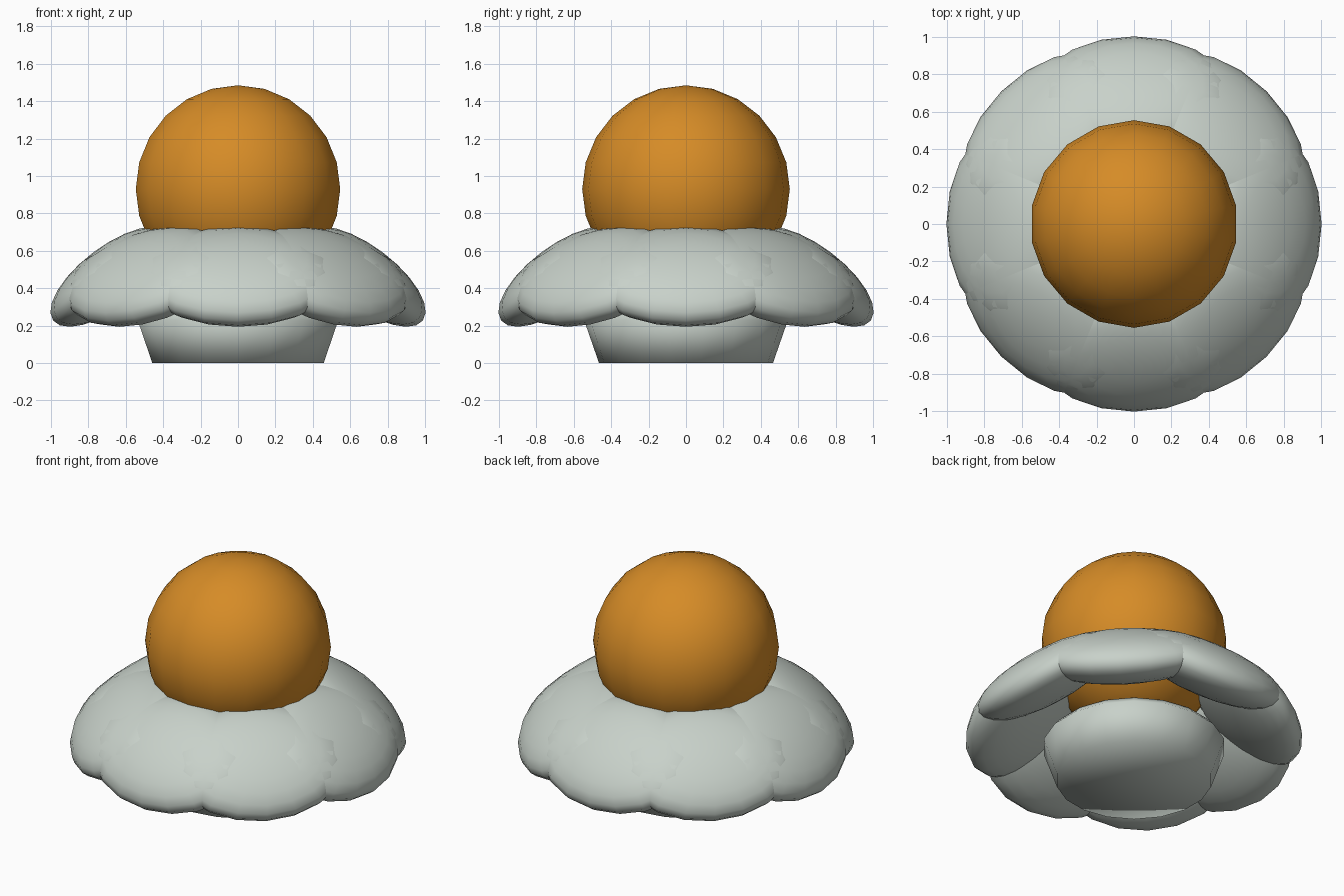
import bpy
import bmesh
from math import radians, pi
from mathutils import Matrix, Vector

cube = bpy.data.objects.get("Cube")
if cube:
    bpy.data.objects.remove(cube, do_unlink=True)


def material(name, rgb):
    mat = bpy.data.materials.new(name)
    mat.use_nodes = True
    mat.diffuse_color = (*rgb, 1)
    mat.node_tree.nodes["Principled BSDF"].inputs["Base Color"].default_value = (*rgb, 1)
    return mat


def add_object(name, bm, mat):
    bmesh.ops.recalc_face_normals(bm, faces=bm.faces)
    for face in bm.faces:
        face.smooth = True
    mesh = bpy.data.meshes.new(name)
    bm.to_mesh(mesh)
    bm.free()
    mesh.materials.append(mat)
    obj = bpy.data.objects.new(name, mesh)
    bpy.context.collection.objects.link(obj)
    return obj


def ball(name, mat, matrix):
    bm = bmesh.new()
    bmesh.ops.create_uvsphere(bm, u_segments=18, v_segments=12, radius=1, matrix=matrix)
    return add_object(name, bm, mat)


def lathe(name, mat, profile, steps):
    bm = bmesh.new()
    verts = [bm.verts.new((0, r, z)) for r, z in profile]
    edges = [bm.edges.new(pair) for pair in zip(verts, verts[1:])]
    bmesh.ops.spin(bm, geom=verts + edges, cent=(0, 0, 0), axis=(0, 0, 1),
                   angle=2 * pi, steps=steps)
    bmesh.ops.remove_doubles(bm, verts=bm.verts, dist=0.0001)
    return add_object(name, bm, mat)


grey = material("pale_grey_green", (0.58, 0.64, 0.59))
orange = material("warm_orange", (0.67, 0.26, 0.02))

# Round flower centre
ball("flower_centre", orange,
     Matrix.Translation((0, 0, 0.93)) @ Matrix.Scale(0.555, 4))

# Ring of drooping, flattened petals
count = 8
for i in range(count):
    turn = Matrix.Rotation(2 * pi * i / count, 4, "Z")
    place = Matrix.Translation((0, 0.677, 0.462))
    droop = Matrix.Rotation(radians(-37), 4, "X")
    size = Matrix.Diagonal(Vector((0.53, 0.39, 0.162, 1)))
    ball(f"petal_{i + 1}", grey, turn @ place @ droop @ size)

# Flared, soft-shaded base cup
lathe("base_cup", grey,
      [(0, 0), (0.465, 0), (0.545, 0.23), (0.5, 0.28), (0, 0.3)], 18)
